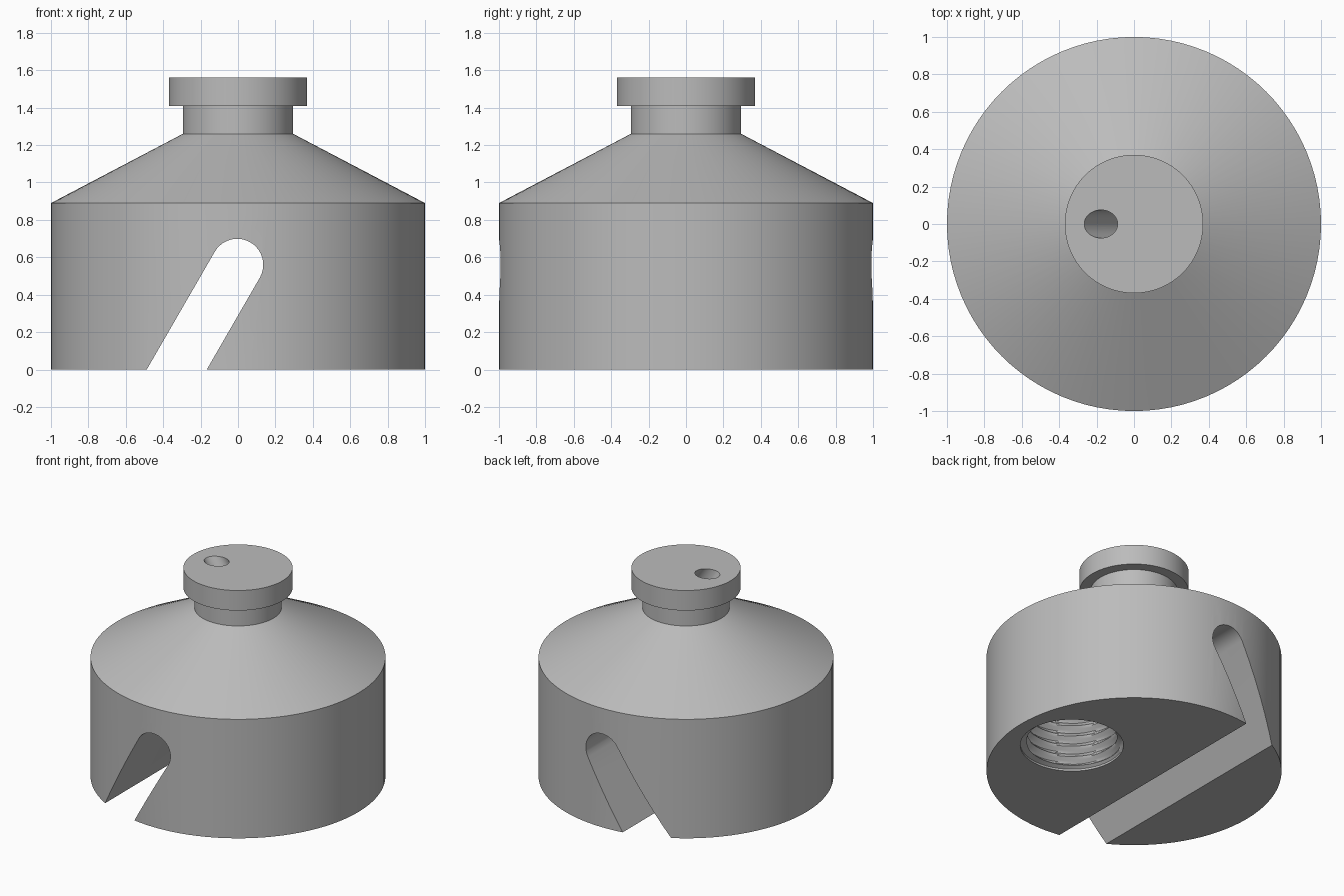
import bpy, bmesh, math
from mathutils import Matrix, Vector

if "Cube" in bpy.data.objects:
    bpy.data.objects.remove(bpy.data.objects["Cube"])

TAU = 2 * math.pi
grey = bpy.data.materials.new("mid grey")
grey.diffuse_color = (0.5, 0.5, 0.5, 1)
grey.use_nodes = True
grey.node_tree.nodes["Principled BSDF"].inputs["Base Color"].default_value = grey.diffuse_color


def rings_object(name, rings):
    """Closed solid from stacked rings of points with capped ends."""
    bm = bmesh.new()
    rows = [[bm.verts.new(p) for p in ring] for ring in rings]
    n = len(rows[0])
    for a, b in zip(rows, rows[1:]):
        for i in range(n):
            j = (i + 1) % n
            bm.faces.new((a[i], a[j], b[j], b[i]))
    bm.faces.new(rows[0][::-1])
    bm.faces.new(rows[-1])
    bmesh.ops.recalc_face_normals(bm, faces=bm.faces)
    me = bpy.data.meshes.new(name)
    bm.to_mesh(me)
    bm.free()
    me.materials.append(grey)
    ob = bpy.data.objects.new(name, me)
    bpy.context.collection.objects.link(ob)
    return ob


def circle(r, z, n):
    return [(r * math.cos(TAU * i / n), r * math.sin(TAU * i / n), z) for i in range(n)]


# Turned body: drum, cone, neck and cap in one profile
profile = [(1, 0), (1, 0.89), (0.295, 1.26), (0.295, 1.41), (0.37, 1.41), (0.37, 1.56)]
body = rings_object("slotted_body", [circle(r, z, 96) for r, z in profile])

# Slanted slot with a rounded end, running front to back
R, lean = 0.139, math.radians(30)
centre = Vector((-0.004, 0.56))
along = Vector((-math.sin(lean), -math.cos(lean)))
across = Vector((math.cos(lean), -math.sin(lean)))
outline = [centre + R * (across * math.cos(math.pi * i / 20) - along * math.sin(math.pi * i / 20))
           for i in range(21)]
outline += [centre - across * R + along * 1.0, centre + across * R + along * 1.0]
slot = rings_object("slot_cutter", [[(p.x, y, p.y) for p in outline] for y in (-1.2, 1.2)])

# Threaded socket in the underside, offset to the right
pitch, n, steps = 0.08, 64, 8
thread = [circle(0.35, -0.05, n), circle(0.35, 0.015, n)]
for k in range(6 * steps + 1):
    z = 0.03 + k * pitch / steps
    ring = []
    for i in range(n):
        wave = abs(((z / pitch - i / n) % 1) * 2 - 1)
        r = 0.305 + 0.04 * wave
        ring.append((r * math.cos(TAU * i / n), r * math.sin(TAU * i / n), z))
    thread.append(ring)
socket = rings_object("socket_cutter", thread)
socket.data.transform(Matrix.Translation((0.55, 0, 0)))

# Small slanted hole in the cap
pin = rings_object("pin_hole_cutter", [circle(0.075, -0.4, 40), circle(0.075, 0.048, 40)])
pin.data.transform(Matrix.Translation((-0.177, 0, 1.56)) @ Matrix.Rotation(-math.radians(33), 4, 'Y'))

# Cut everything out of the body
bpy.context.view_layer.objects.active = body
body.select_set(True)
for cutter in (slot, socket, pin):
    mod = body.modifiers.new(cutter.name, 'BOOLEAN')
    mod.operation, mod.solver, mod.object = 'DIFFERENCE', 'EXACT', cutter
    bpy.ops.object.modifier_apply(modifier=mod.name)
    bpy.data.objects.remove(cutter)
bpy.ops.object.shade_smooth_by_angle(angle=math.radians(25))
